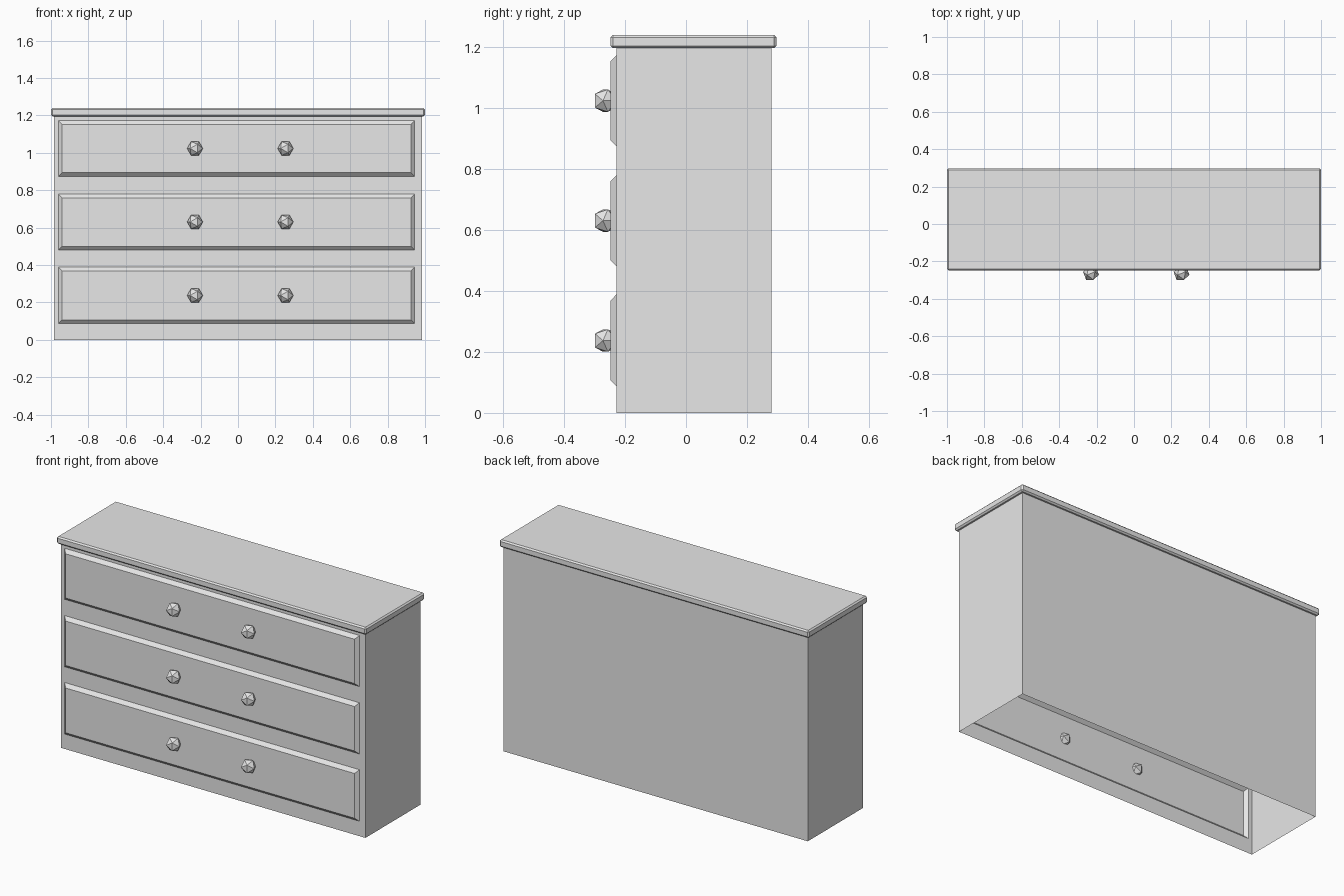
import bpy, bmesh
from math import atan2, pi
from mathutils import Matrix, Vector

cube = bpy.data.objects.get("Cube")
if cube:
    bpy.data.objects.remove(cube, do_unlink=True)

grey = bpy.data.materials.new("plain_grey")
grey.use_nodes = True
colour = (0.8, 0.8, 0.8, 1)
grey.diffuse_color = colour
grey.node_tree.nodes["Principled BSDF"].inputs["Base Color"].default_value = colour


def add_object(name, bm):
    mesh = bpy.data.meshes.new(name)
    bm.to_mesh(mesh)
    bm.free()
    mesh.materials.append(grey)
    obj = bpy.data.objects.new(name, mesh)
    bpy.context.scene.collection.objects.link(obj)
    return obj


def box(bm, x, y, z):
    """Add a box spanning the given (low, high) ranges."""
    size = [b - a for a, b in (x, y, z)]
    centre = [(a + b) / 2 for a, b in (x, y, z)]
    matrix = Matrix.Translation(centre) @ Matrix.Diagonal((*size, 1))
    bmesh.ops.create_cube(bm, size=1, matrix=matrix)


WIDTH, FRONT, BACK, HEIGHT = 0.983, -0.228, 0.28, 1.195
DRAWER_X = (-0.961, 0.945)
DRAWER_Z = [(0.087, 0.388), (0.48, 0.779), (0.874, 1.172)]

# Carcass: thin shell, open underneath, front face replaced by a drawer grid
bm = bmesh.new()
box(bm, (-WIDTH, WIDTH), (FRONT, BACK), (0, HEIGHT))
bm.normal_update()
bmesh.ops.delete(bm, geom=[f for f in bm.faces if f.normal.z < -0.5 or f.normal.y < -0.5],
                 context='FACES')

xs = [-WIDTH, *DRAWER_X, WIDTH]
zs = [0, *[z for pair in DRAWER_Z for z in pair], HEIGHT]
grid = [[bm.verts.new((x, FRONT, z)) for x in xs] for z in zs]
drawers = []
for row in range(len(zs) - 1):
    for col in range(len(xs) - 1):
        low, high = grid[row], grid[row + 1]
        face = bm.faces.new((low[col], low[col + 1], high[col + 1], high[col]))
        if col == 1 and row % 2 == 1:
            drawers.append(face)

# Raised drawer fronts with sloping borders
bm.normal_update()
bmesh.ops.inset_individual(bm, faces=drawers, thickness=0.028, depth=0.019)
bmesh.ops.remove_doubles(bm, verts=bm.verts[:], dist=0.0001)
add_object("carcass_with_drawers", bm)

# Top board with chamfered edges
bm = bmesh.new()
box(bm, (-1, 1), (-0.248, 0.297), (HEIGHT, 1.238))
bmesh.ops.bevel(bm, geom=bm.edges[:], offset=0.008, segments=1, affect='EDGES')
add_object("top_board", bm)


# Faceted knobs, each with one flat facet facing forward
def knob(name, x, z):
    bm = bmesh.new()
    bmesh.ops.create_icosphere(bm, subdivisions=1, radius=0.043)
    bm.normal_update()
    bm.faces.ensure_lookup_table()
    facet = bm.faces[0]
    turn = facet.normal.rotation_difference(Vector((0, -1, 0))).to_matrix()
    bmesh.ops.rotate(bm, verts=bm.verts[:], matrix=turn)
    corner = facet.verts[0].co
    roll = Matrix.Rotation(atan2(corner.z, corner.x) - pi, 3, 'Y')
    bmesh.ops.rotate(bm, verts=bm.verts[:], matrix=roll)
    bmesh.ops.translate(bm, verts=bm.verts[:], vec=(x, -0.264, z))
    add_object(name, bm)


for level, z in zip(("lower", "middle", "upper"), (0.237, 0.63, 1.023)):
    for side, x in (("right", -0.23), ("left", 0.254)):
        knob(f"{level}_{side}_knob", x, z)
